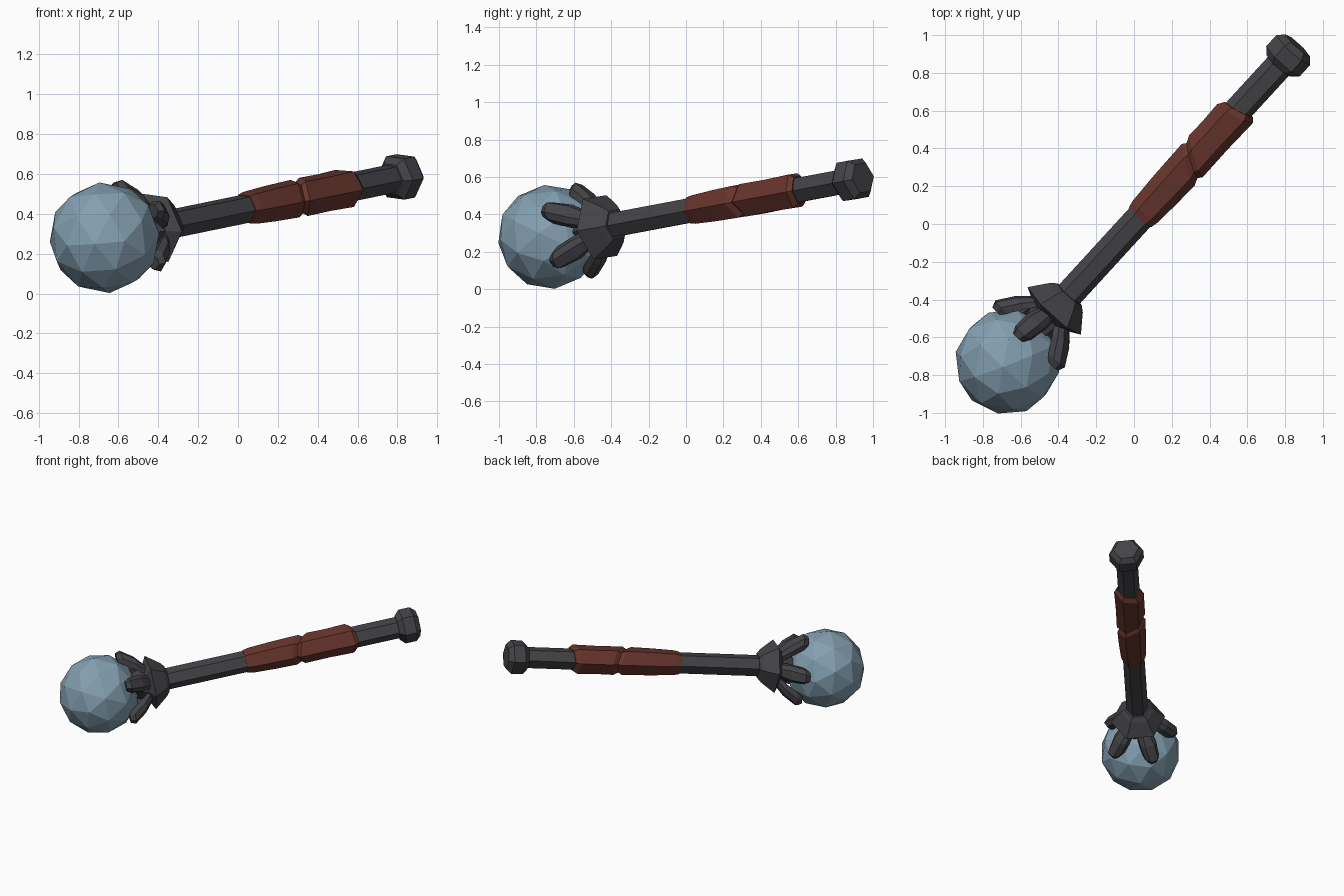
import bpy, bmesh, math
from mathutils import Vector, Matrix

if "Cube" in bpy.data.objects:
    bpy.data.objects.remove(bpy.data.objects["Cube"])

# Weapon frame: local z runs from the ball centre along the shaft to the pommel
ORIGIN = Vector((-0.67, -0.73, 0.28))
D = Vector((1.485, 1.62, 0.305)).normalized()
X = Vector((-D.y, D.x, 0)).normalized()
Y = D.cross(X)
FRAME = Matrix.Translation(ORIGIN) @ Matrix((X, Y, D)).transposed().to_4x4()
ROLL = math.radians(6)


def material(name, rgb):
    m = bpy.data.materials.new(name)
    m.diffuse_color = (*rgb, 1)
    m.use_nodes = True
    m.node_tree.nodes["Principled BSDF"].inputs["Base Color"].default_value = m.diffuse_color
    return m


IRON = material("dark_iron", (0.058, 0.056, 0.063))
LEATHER = material("brown_leather", (0.14, 0.036, 0.026))
STONE = material("pale_blue", (0.23, 0.35, 0.44))


def finish(name, bm, mat):
    bmesh.ops.recalc_face_normals(bm, faces=bm.faces)
    mesh = bpy.data.meshes.new(name)
    bm.to_mesh(mesh)
    bm.free()
    mesh.materials.append(mat)
    obj = bpy.data.objects.new(name, mesh)
    obj.matrix_world = FRAME
    bpy.context.collection.objects.link(obj)
    return obj


def bridge(bm, rings):
    """Skin a list of equal point rings and cap both ends."""
    loops = [[bm.verts.new(p) for p in ring] for ring in rings]
    n = len(loops[0])
    for a, b in zip(loops, loops[1:]):
        for i in range(n):
            j = (i + 1) % n
            bm.faces.new((a[i], a[j], b[j], b[i]))
    bm.faces.new(loops[0][::-1])
    bm.faces.new(loops[-1])


def hex_loft(name, profile, mat):
    """Six-sided loft; profile entries are (distance, radius, slant)."""
    rings = []
    for t, r, slant in profile:
        ring = []
        for i in range(6):
            a = ROLL + i * math.pi / 3
            x, y = r * math.cos(a), r * math.sin(a)
            ring.append((x, y, t + slant * x))
        rings.append(ring)
    bm = bmesh.new()
    bridge(bm, rings)
    return finish(name, bm, mat)


# Faceted ball head
bm = bmesh.new()
bmesh.ops.create_icosphere(bm, subdivisions=2, radius=0.28)
finish("ball_head", bm, STONE)

# Shaft, pommel and flared collar
hex_loft("shaft", [(0.35, 0.075, 0), (2.2, 0.075, 0)], IRON)
hex_loft("pommel", [(2.145, 0.085, 0), (2.18, 0.12, 0),
                    (2.26, 0.12, 0), (2.295, 0.088, 0)], IRON)
hex_loft("collar", [(0.25, 0.09, 0), (0.33, 0.115, 0), (0.37, 0.19, 0),
                    (0.465, 0.118, 0), (0.49, 0.088, 0)], IRON)

# Leather grip in two bulging wraps with a slanted groove between them
hex_loft("grip_wrap", [(1.05, 0.08, 0), (1.09, 0.088, 0), (1.25, 0.096, 0.2),
                       (1.43, 0.1, 0.6), (1.46, 0.084, 0.6),
                       (1.49, 0.102, 0.6), (1.64, 0.1, 0.1),
                       (1.80, 0.104, -0.25), (1.83, 0.083, -0.25)], LEATHER)

# Five claws gripping the ball: (distance, inner radius, outer radius, half width)
CLAW = [(0.37, 0.05, 0.11, 0.04), (0.29, 0.12, 0.2, 0.06),
        (0.2, 0.18, 0.265, 0.052), (0.165, 0.2, 0.255, 0.033)]
bm = bmesh.new()
for k in range(5):
    a = ROLL + k * math.tau / 5
    out = Vector((math.cos(a), math.sin(a), 0))
    side = Vector((-math.sin(a), math.cos(a), 0))
    rings = []
    for t, r0, r1, w in CLAW:
        z = Vector((0, 0, t))
        mid = r0 + 0.55 * (r1 - r0)
        rings.append([out * r0 - side * w + z, out * r0 + side * w + z,
                      out * mid + side * w + z, out * r1 + side * w * 0.55 + z,
                      out * r1 - side * w * 0.55 + z, out * mid - side * w + z])
    bridge(bm, rings)
finish("claws", bm, IRON)
